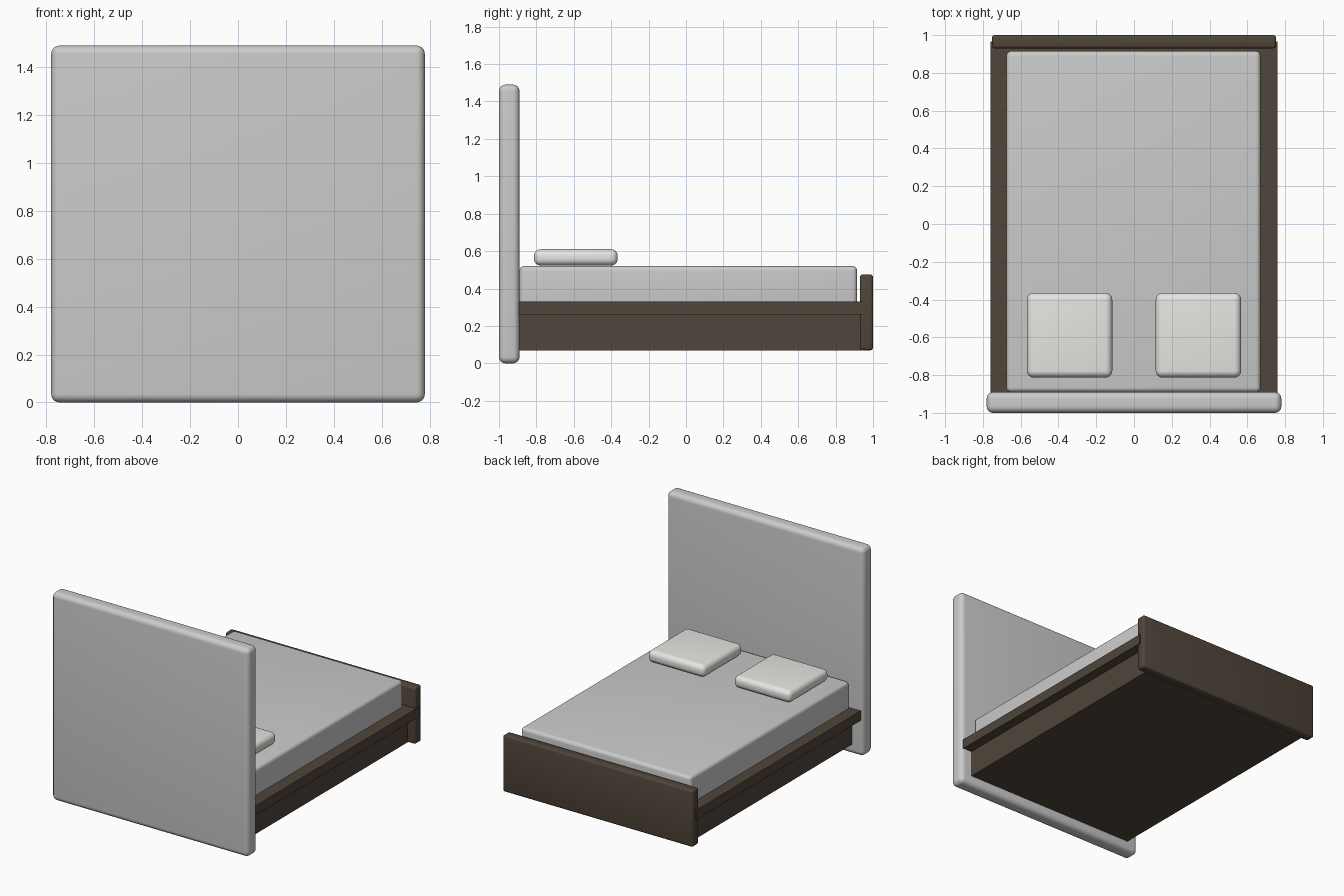
import bpy, math

if "Cube" in bpy.data.objects:
    bpy.data.objects.remove(bpy.data.objects["Cube"])


def material(name, rgb):
    m = bpy.data.materials.new(name)
    m.diffuse_color = (*rgb, 1)
    m.use_nodes = True
    m.node_tree.nodes["Principled BSDF"].inputs["Base Color"].default_value = m.diffuse_color
    return m


wood = material("dark_wood", (0.08, 0.06, 0.042))
linen = material("light_linen", (0.80, 0.79, 0.76))


def box(name, x, y, z, radius=0, segments=4, mat=None):
    """Box between (min, max) pairs, with optional rounded edges."""
    lo, hi = zip(x, y, z)
    bpy.ops.mesh.primitive_cube_add(size=1, location=[(a + b) / 2 for a, b in zip(lo, hi)])
    ob = bpy.context.object
    ob.name = name
    ob.scale = [b - a for a, b in zip(lo, hi)]
    bpy.ops.object.transform_apply(location=False, rotation=False, scale=True)
    if mat:
        ob.data.materials.append(mat)
    if radius:
        bev = ob.modifiers.new("Rounded", 'BEVEL')
        bev.width = radius
        bev.segments = segments
        bpy.ops.object.modifier_apply(modifier=bev.name)
        bpy.ops.object.shade_smooth_by_angle(angle=math.radians(35))
    return ob


# Upholstered headboard
box("headboard", (-0.78, 0.78), (-1, -0.89), (0, 1.49), 0.035, 6)

# Wooden frame: recessed base, overhanging rail and footboard
box("base", (-0.69, 0.69), (-0.93, 0.94), (0.07, 0.27), mat=wood)
box("rail", (-0.76, 0.76), (-0.93, 0.965), (0.26, 0.33), mat=wood)
box("footboard", (-0.752, 0.752), (0.93, 1), (0.07, 0.475), 0.014, 3, wood)

# Mattress
box("mattress", (-0.675, 0.67), (-0.89, 0.915), (0.28, 0.52), 0.025, 5)

# Pillows
for side, s in (("left", -1), ("right", 1)):
    box(side + "_pillow", sorted((s * 0.115, s * 0.567)), (-0.813, -0.365),
        (0.523, 0.61), 0.036, 6, linen)
